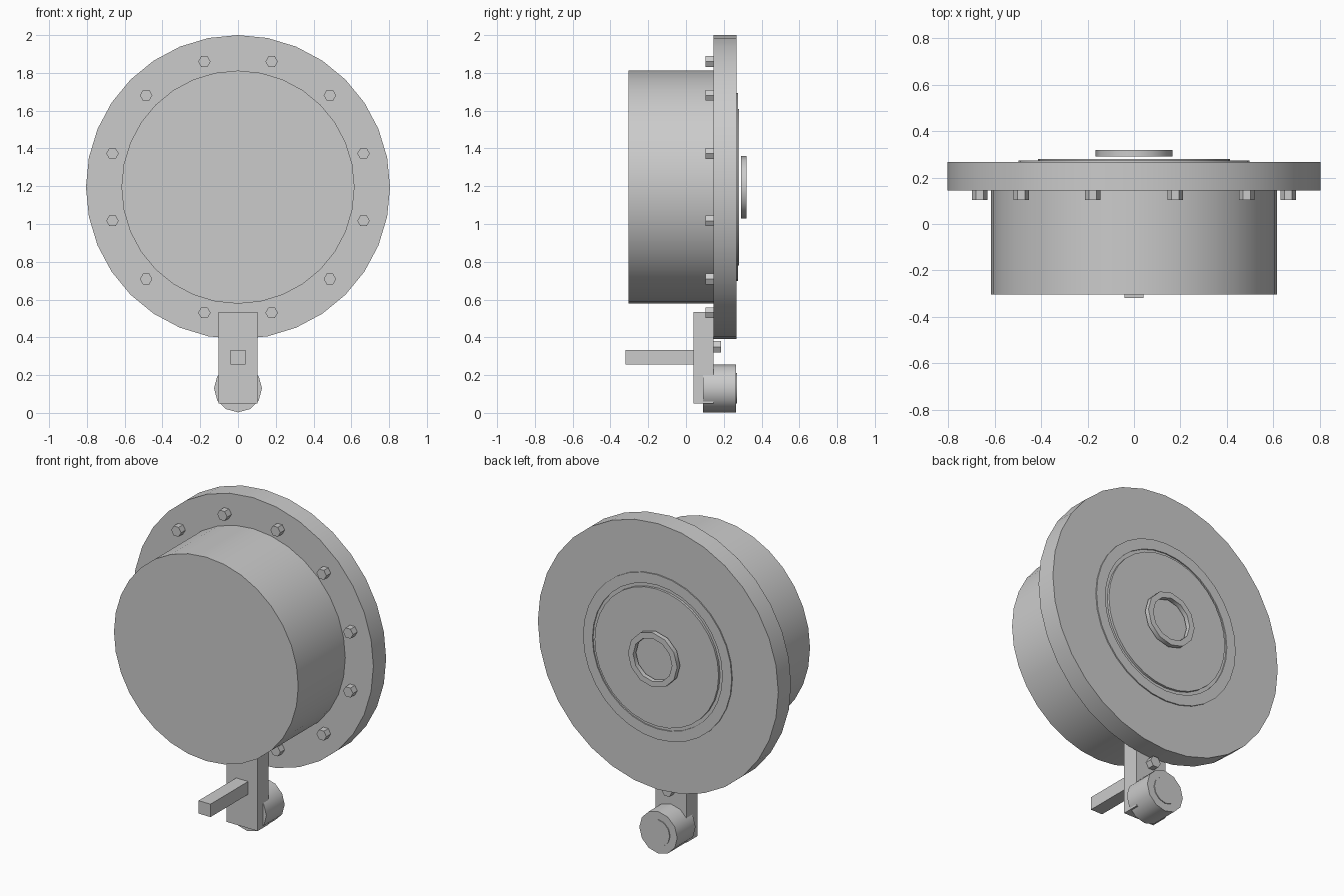
import bpy, bmesh, math

if "Cube" in bpy.data.objects:
    bpy.data.objects.remove(bpy.data.objects["Cube"])

grey = bpy.data.materials.new("light_grey")
grey.diffuse_color = (0.6, 0.6, 0.6, 1)
grey.use_nodes = True
grey.node_tree.nodes["Principled BSDF"].inputs["Base Color"].default_value = grey.diffuse_color


def finish(name, bm):
    bmesh.ops.recalc_face_normals(bm, faces=bm.faces)
    mesh = bpy.data.meshes.new(name)
    bm.to_mesh(mesh)
    bm.free()
    mesh.materials.append(grey)
    ob = bpy.data.objects.new(name, mesh)
    bpy.context.collection.objects.link(ob)
    return ob


def lathe(name, profile, n, x=0.0, z=0.0, ring=False):
    """Turn (radius, y) points round an axis along y; ring=True closes the profile."""
    bm = bmesh.new()
    loops = []
    for r, y in profile:
        angles = [2 * math.pi * i / n for i in range(n)]
        loops.append([bm.verts.new((x + r * math.cos(a), y, z + r * math.sin(a))) for a in angles])
    pairs = list(zip(loops, loops[1:]))
    if ring:
        pairs.append((loops[-1], loops[0]))
    else:
        bm.faces.new(loops[0])
        bm.faces.new(loops[-1])
    for a, b in pairs:
        for i in range(n):
            j = (i + 1) % n
            bm.faces.new((a[i], a[j], b[j], b[i]))
    ob = finish(name, bm)
    bpy.ops.object.select_all(action='DESELECT')
    ob.select_set(True)
    bpy.context.view_layer.objects.active = ob
    bpy.ops.object.shade_smooth_by_angle(angle=math.radians(35))
    return ob


def box(name, lo, hi):
    bm = bmesh.new()
    bmesh.ops.create_cube(bm, size=1)
    for v in bm.verts:
        v.co = [(a + b) / 2 + c * (b - a) for a, b, c in zip(lo, hi, v.co)]
    return finish(name, bm)


CZ = 1.195

# Main body: drum, flange and the shallow steps on the back
lathe("drum", [(0.617, -0.305), (0.617, 0.15)], 32, z=CZ)
lathe("flange", [(0.805, 0.145), (0.805, 0.267)], 32, z=CZ)
lathe("back_rim", [(0.498, 0.26), (0.498, 0.274), (0.435, 0.274), (0.435, 0.26)], 32, z=CZ, ring=True)
lathe("back_plate", [(0.415, 0.26), (0.415, 0.281)], 32, z=CZ)
lathe("centre_ring", [(0.165, 0.292), (0.165, 0.32), (0.13, 0.32), (0.13, 0.292)], 12, z=CZ, ring=True)

# Hex bolts round the flange
for k in range(12):
    a = math.radians(15 + 30 * k)
    lathe(f"flange_bolt_{k + 1}", [(0.033, 0.103), (0.033, 0.15)], 6,
          x=0.688 * math.cos(a), z=CZ + 0.688 * math.sin(a))

# Bracket below with its lever, bolt and roller
box("bracket", (-0.104, 0.04, 0.05), (0.104, 0.145, 0.535))
box("lever", (-0.04, -0.32, 0.255), (0.04, 0.045, 0.333))
lathe("bracket_bolt", [(0.035, 0.14), (0.035, 0.185)], 6, z=0.35)
lathe("roller", [(0.127, 0.09), (0.127, 0.265)], 12, z=0.13)
lathe("roller_cap", [(0.08, 0.26), (0.08, 0.27)], 12, z=0.13)
